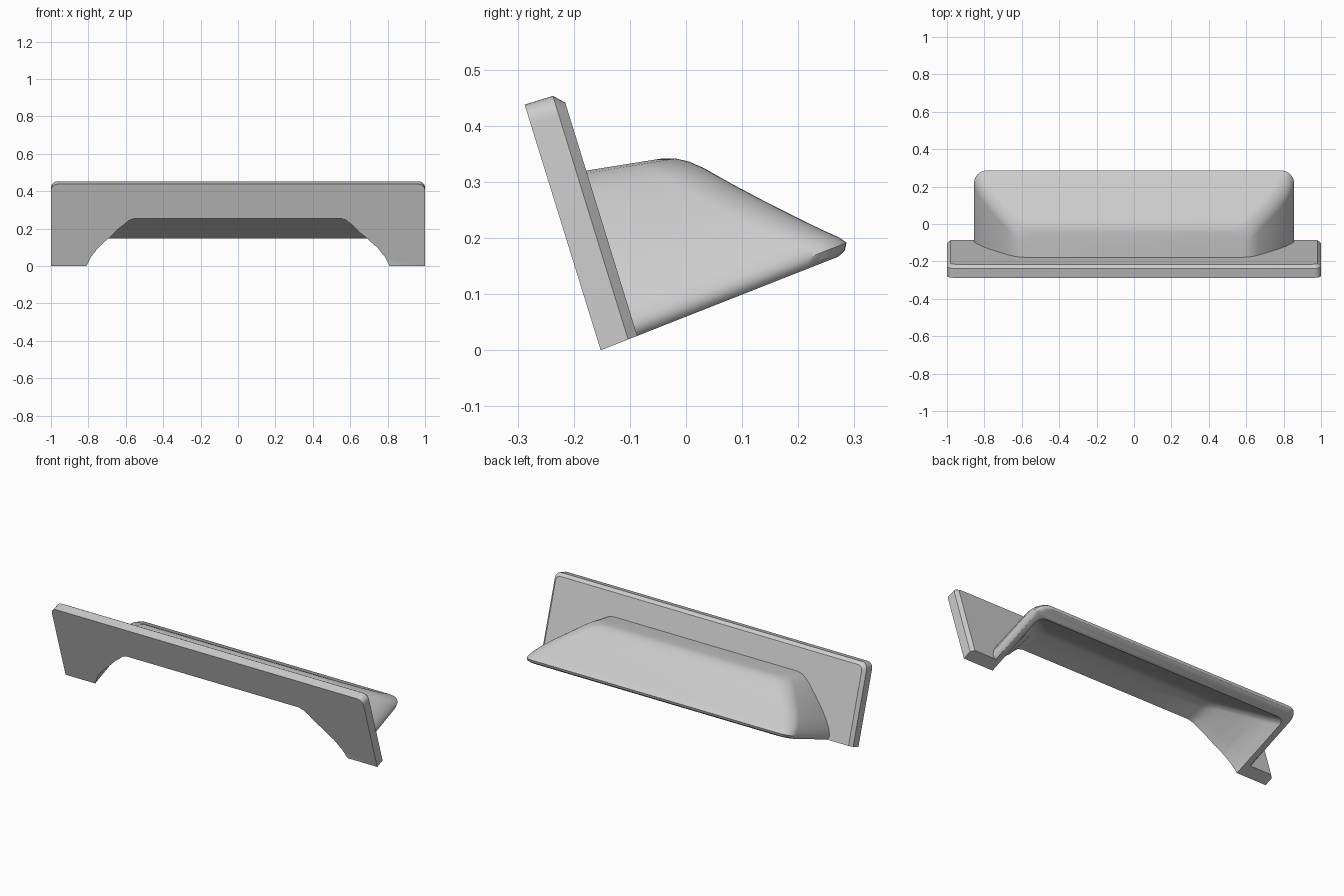
import bpy, bmesh
from math import sin, cos, pi, radians
from mathutils import Matrix

if "Cube" in bpy.data.objects:
    bpy.data.objects.remove(bpy.data.objects["Cube"])

# One plain grey
grey = bpy.data.materials.new("satin_grey")
grey.use_nodes = True
color = (0.6, 0.6, 0.6, 1)
grey.diffuse_color = color
grey.node_tree.nodes["Principled BSDF"].inputs["Base Color"].default_value = color

# Parts are built with the open underside flat at z = 0, then tipped back
TILT = Matrix.Translation((0, -0.152, 0)) @ Matrix.Rotation(radians(21.5), 4, "X")


def loft(name, rings):
    """Skin a stack of equal point loops and cap both ends."""
    bm = bmesh.new()
    loops = [[bm.verts.new(TILT @ Matrix.Translation(p).to_translation()) for p in ring]
             for ring in rings]
    n = len(loops[0])
    for a, b in zip(loops, loops[1:]):
        for i in range(n):
            j = (i + 1) % n
            bm.faces.new((a[i], a[j], b[j], b[i]))
    bm.faces.new(loops[0])
    bm.faces.new(loops[-1])
    bmesh.ops.recalc_face_normals(bm, faces=bm.faces)
    mesh = bpy.data.meshes.new(name)
    bm.to_mesh(mesh)
    bm.free()
    obj = bpy.data.objects.new(name, mesh)
    bpy.context.collection.objects.link(obj)
    mesh.materials.append(grey)
    return obj


def hood_ring(h, width, depth, radius, front):
    """U-shaped outline at height h; the roof rises towards the plate."""
    steps = 8
    half = [(width, front)]
    for i in range(steps + 1):
        a = pi / 2 * i / steps
        half.append((width - radius + radius * cos(a), depth - radius + radius * sin(a)))
    outline = half + [(-x, y) for x, y in reversed(half)]
    rise = 0.22 * (h / 0.272) ** 2
    return [(x, y, h + rise * (0.254 - y)) for x, y in outline]


def plate_ring(d, inset):
    """Plate outline at distance d behind its front face."""
    w, top, r, lean = 1 - inset, 0.457 - inset, 0.035 - inset * 0.5, 0.075
    half = [(w, 0)]
    for i in range(6):
        a = pi / 2 * i / 5
        half.append((w - r + r * cos(a), top - r + r * sin(a)))
    outline = half + [(-x, u) for x, u in reversed(half)]
    return [(x, d + lean * u, u - lean * d if u else 0) for x, u in outline]


# Back plate with chamfered rear edges
plate = loft("back_plate", [plate_ring(0, 0), plate_ring(0.0525, 0), plate_ring(0.07, 0.018)])

# Hood: height, half width, depth
outer = [(0, .842, .455), (.006, .85, .47), (.018, .855, .478), (.032, .853, .469),
         (.06, .842, .443), (.10, .815, .409), (.15, .77, .367), (.20, .715, .325),
         (.24, .668, .291), (.258, .64, .270), (.268, .615, .25), (.272, .585, .225)]
hood = loft("hood", [hood_ring(*p, 0.07, 0.06) for p in outer])

# Finger recess cut through both parts
inner = [(-.05, .81, .405), (0, .81, .405), (.05, .785, .36), (.097, .745, .32),
         (.141, .69, .28), (.205, .605, .215), (.222, .58, .19), (.23, .55, .165)]
cutter = loft("recess_cutter", [hood_ring(*p, 0.045, -0.1) for p in inner])
cutter.hide_render = True

for obj in (plate, hood):
    cut = obj.modifiers.new("recess", "BOOLEAN")
    cut.operation = "DIFFERENCE"
    cut.solver = "EXACT"
    cut.object = cutter
    bpy.ops.object.select_all(action="DESELECT")
    obj.select_set(True)
    bpy.context.view_layer.objects.active = obj
    bpy.ops.object.modifier_apply(modifier=cut.name)
    bpy.ops.object.shade_smooth_by_angle(angle=radians(32))

bpy.data.objects.remove(cutter)
